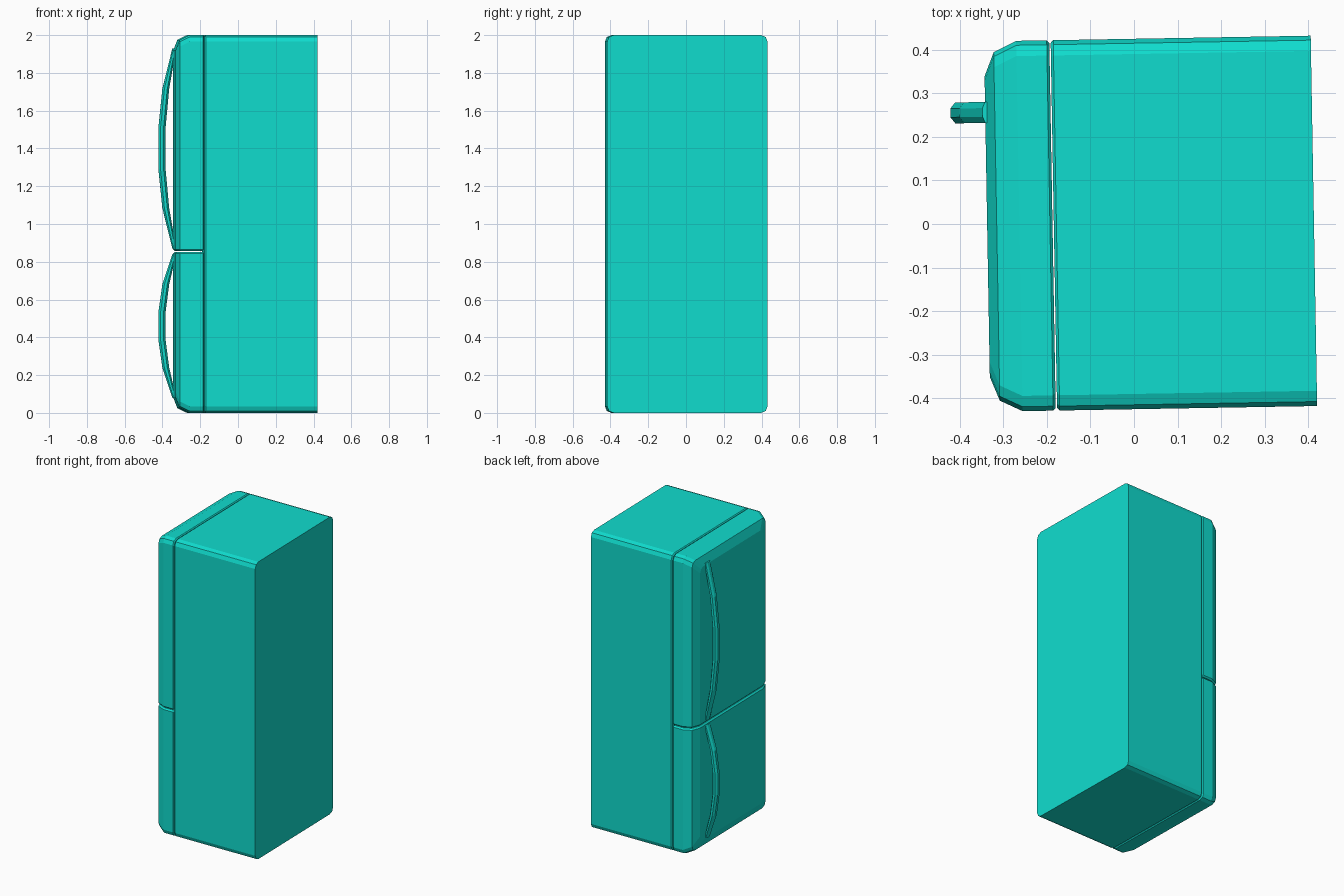
import bpy, bmesh, math
from mathutils import Matrix, Vector

if "Cube" in bpy.data.objects:
    bpy.data.objects.remove(bpy.data.objects["Cube"])

TURN = Matrix.Rotation(math.radians(1.0), 4, 'Z')   # whole fridge is turned slightly
HALF_W, TOP, SPLIT, RADIUS = 0.425, 2.0, 0.855, 0.035

paint = bpy.data.materials.new("teal_paint")
paint.diffuse_color = (0.005, 0.72, 0.62, 1)
paint.use_nodes = True
paint.node_tree.nodes["Principled BSDF"].inputs["Base Color"].default_value = paint.diffuse_color


def finish(name, bm):
    bmesh.ops.recalc_face_normals(bm, faces=bm.faces)
    bm.transform(TURN)
    mesh = bpy.data.meshes.new(name)
    bm.to_mesh(mesh)
    bm.free()
    mesh.materials.append(paint)
    obj = bpy.data.objects.new(name, mesh)
    bpy.context.collection.objects.link(obj)
    return obj


def loft(rings):
    """Skin a list of closed point rings and cap both ends."""
    bm = bmesh.new()
    loops = [[bm.verts.new(p) for p in ring] for ring in rings]
    n = len(loops[0])
    for a, b in zip(loops, loops[1:]):
        for i in range(n):
            j = (i + 1) % n
            bm.faces.new((a[i], a[j], b[j], b[i]))
    bm.faces.new(loops[0])
    bm.faces.new(loops[-1])
    return bm


def rounded_ring(x, inset):
    """Rounded rectangle in the yz plane with two-segment corners."""
    hy, hz = HALF_W - inset - RADIUS, TOP / 2 - inset - RADIUS
    pts = []
    for q, (sy, sz) in enumerate(((1, 1), (-1, 1), (-1, -1), (1, -1))):
        for k in range(3):
            a = math.radians(90 * q + 45 * k)
            pts.append((x, sy * hy + RADIUS * math.cos(a),
                        TOP / 2 + sz * hz + RADIUS * math.sin(a)))
    return pts


def door(name, keep_upper):
    """Soft-edged front slab, cut at the split line with a small chamfer."""
    bm = loft([rounded_ring(x, i) for x, i in (
        (-0.187, 0.006), (-0.193, 0), (-0.263, 0), (-0.315, 0.025), (-0.337, 0.08))])
    z = SPLIT + (0.002 if keep_upper else -0.002)
    cut = bmesh.ops.bisect_plane(
        bm, geom=bm.verts[:] + bm.edges[:] + bm.faces[:],
        plane_co=Vector((0, 0, z)), plane_no=Vector((0, 0, 1)),
        clear_inner=keep_upper, clear_outer=not keep_upper)
    rim = [e for e in cut['geom_cut'] if isinstance(e, bmesh.types.BMEdge)]
    bmesh.ops.contextual_create(bm, geom=rim)
    bmesh.ops.recalc_face_normals(bm, faces=bm.faces)
    bmesh.ops.bevel(bm, geom=rim, offset=0.009, offset_type='OFFSET',
                    segments=1, affect='EDGES', clamp_overlap=False)
    return finish(name, bm)


def handle(name, z_mid, spans):
    """Bowed octagonal grip: each span is (height, centre x, half depth)."""
    stations = [(-h, x, d) for h, x, d in reversed(spans)] + list(spans)
    rings = []
    for h, x, d in stations:
        ring = []
        for k in range(8):
            a = math.radians(45 * k + 22.5)
            s = 1 / math.cos(math.radians(22.5))
            ring.append((x + d * s * math.cos(a),
                         0.262 + 0.024 * s * math.sin(a), z_mid + h))
        rings.append(ring)
    return finish(name, loft(rings))


# Cabinet with a thin chamfer behind the doors and a sharp back
finish("cabinet", loft([rounded_ring(x, i) for x, i in (
    (-0.184, 0.006), (-0.178, 0), (0.413, 0))]))

# Doors
door("upper_door", True)
door("lower_door", False)

# Handles
handle("upper_handle", 1.40, ((0.11, -0.398, 0.019), (0.315, -0.378, 0.018), (0.53, -0.333, 0.010)))
handle("lower_handle", 0.46, ((0.073, -0.398, 0.019), (0.22, -0.378, 0.018), (0.38, -0.333, 0.010)))
